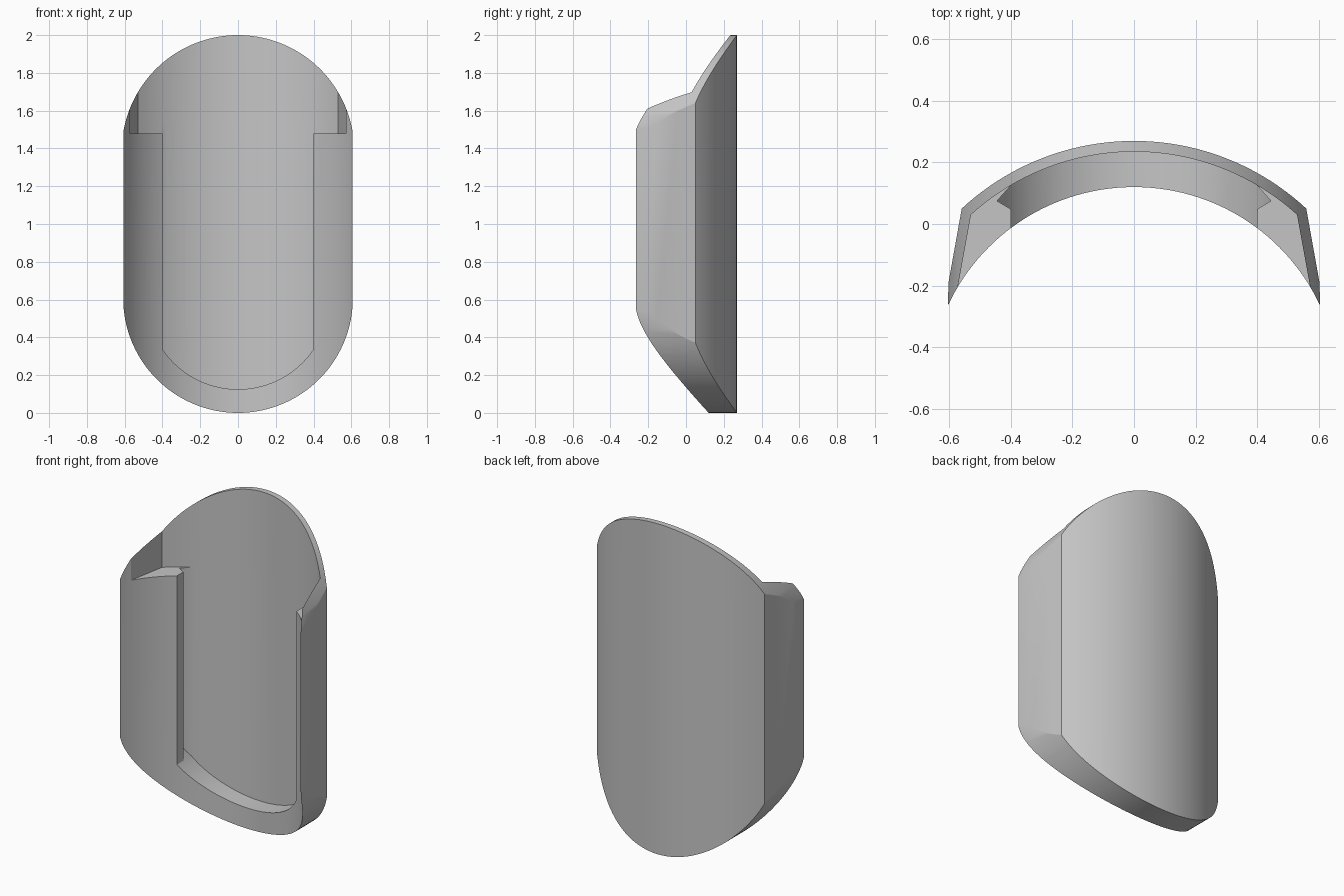
import bpy, bmesh
from math import sqrt, asin, sin, cos, radians

cube = bpy.data.objects.get("Cube")
if cube:
    bpy.data.objects.remove(cube, do_unlink=True)


def bow(x, crown, radius):
    """Height of a circular arc whose crown sits at x = 0."""
    return crown - radius + sqrt(radius ** 2 - x ** 2)


def spread(half, n):
    return [-half + 2 * half * i / n for i in range(n + 1)]


def mirrored(points):
    """Right-hand points followed by their reflections in reverse order."""
    return points + [(-x, v) for x, v in reversed(points)]


def prism(name, outline, lo, hi, axis):
    """Extrude an outline along z (plan) or y (elevation)."""
    bm = bmesh.new()
    place = (lambda u, v: (u, v, lo)) if axis == "z" else (lambda u, v: (u, lo, v))
    face = bm.faces.new([bm.verts.new(place(u, v)) for u, v in outline])
    grown = bmesh.ops.extrude_face_region(bm, geom=[face])["geom"]
    step = (0, 0, hi - lo) if axis == "z" else (0, hi - lo, 0)
    bmesh.ops.translate(bm, vec=step, verts=[g for g in grown if isinstance(g, bmesh.types.BMVert)])
    bmesh.ops.recalc_face_normals(bm, faces=bm.faces)
    mesh = bpy.data.meshes.new(name)
    bm.to_mesh(mesh)
    bm.free()
    obj = bpy.data.objects.new(name, mesh)
    bpy.context.collection.objects.link(obj)
    return obj


def combine(target, tool, operation):
    """Apply a boolean and discard the tool."""
    mod = target.modifiers.new("cut", "BOOLEAN")
    mod.operation, mod.solver, mod.object = operation, "EXACT", tool
    bpy.ops.object.select_all(action="DESELECT")
    bpy.context.view_layer.objects.active = target
    target.select_set(True)
    bpy.ops.object.modifier_apply(modifier=mod.name)
    bpy.data.objects.remove(tool, do_unlink=True)


def rounded_end(centre, radius, half, sign, n=64):
    """Arc from +half to -half, bulging up or down."""
    limit = asin(half / radius)
    return [(radius * sin(a), centre + sign * radius * cos(a))
            for a in reversed(spread(limit, n))]


# Curved shell: bowed back, flared sides, hollow front
back = [(x, bow(x, 0.27, 0.823)) for x in spread(0.56, 56)]
front = [(x, bow(x, 0.12, 0.668)) for x in reversed(spread(0.605, 64))]
shell = prism("curved_holder", back + [(0.603, -0.19)] + front + [(-0.603, -0.19)],
              -0.1, 2.1, "z")

# Rounded top and bottom silhouette
ends = rounded_end(1.384, 0.616, 0.605, 1) + rounded_end(0.608, 0.608, 0.605, -1)[::-1]
combine(shell, prism("silhouette", ends, -1, 1, "y"), "INTERSECT")

# Open recess across the top
inner = [(x, bow(x, 0.235, 0.788)) for x in spread(0.4, 40)]
edge = [(x, bow(x, 0.235, 0.788)) for x in (0.42, 0.44, 0.46, 0.48, 0.505, 0.53)]
corner = edge + [(0.57, -0.19), (0.626, -0.5)]
recess = prism("recess_cutter", inner + mirrored(corner), 1.48, 2.3, "z")

# Front slot with V grooves in its side walls and a rounded floor
groove = [(0.445, 0.075), (0.4, 0.048), (0.4, -0.5)]
slot = prism("slot_cutter", inner + mirrored(groove), 0, 1.55, "z")
floor = rounded_end(0.608, 0.483, 0.47, -1)
floor_shape = prism("slot_floor", floor + [(-0.47, 1.7), (0.47, 1.7)], -1, 1, "y")
combine(slot, floor_shape, "INTERSECT")
combine(shell, recess, "DIFFERENCE")
combine(shell, slot, "DIFFERENCE")

# Plain grey finish
grey = bpy.data.materials.new("plain_grey")
grey.use_nodes = True
colour = (0.56, 0.56, 0.56, 1)
grey.diffuse_color = colour
grey.node_tree.nodes["Principled BSDF"].inputs["Base Color"].default_value = colour
shell.data.materials.clear()
shell.data.materials.append(grey)
for poly in shell.data.polygons:
    poly.material_index = 0

bpy.ops.object.select_all(action="DESELECT")
shell.select_set(True)
bpy.context.view_layer.objects.active = shell
bpy.ops.object.shade_smooth_by_angle(angle=radians(20))
